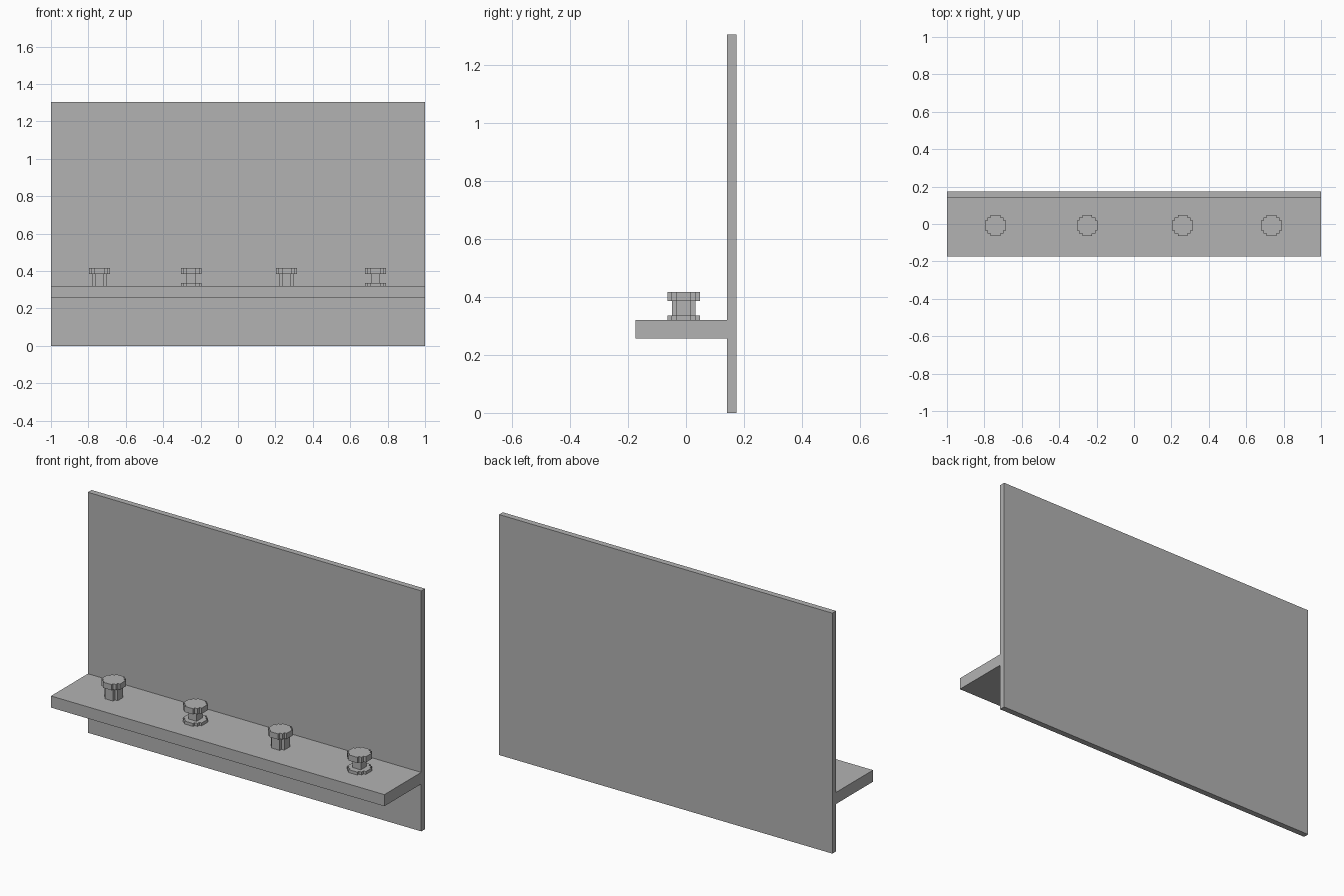
import bpy
import bmesh

cube = bpy.data.objects.get("Cube")
if cube:
    bpy.data.objects.remove(cube, do_unlink=True)

grey = bpy.data.materials.new("plain_grey")
grey.use_nodes = True
colour = (0.448, 0.448, 0.448, 1)
grey.diffuse_color = colour
grey.node_tree.nodes["Principled BSDF"].inputs["Base Color"].default_value = colour


def prism(name, outline, z0, z1):
    """Extrude a closed outline (anticlockwise from above) from z0 to z1."""
    bm = bmesh.new()
    face = bm.faces.new([bm.verts.new((x, y, z0)) for x, y in outline])
    top = bmesh.ops.extrude_face_region(bm, geom=[face])["geom"]
    verts = [v for v in top if isinstance(v, bmesh.types.BMVert)]
    bmesh.ops.translate(bm, verts=verts, vec=(0, 0, z1 - z0))
    bmesh.ops.recalc_face_normals(bm, faces=bm.faces)
    mesh = bpy.data.meshes.new(name)
    bm.to_mesh(mesh)
    bm.free()
    mesh.materials.append(grey)
    obj = bpy.data.objects.new(name, mesh)
    bpy.context.collection.objects.link(obj)
    return obj


def rectangle(x, y0, y1):
    return [(-x, y0), (x, y0), (x, y1), (-x, y1)]


def turned(corner, cx, cy):
    """Repeat one stepped corner around all four quadrants."""
    points = []
    for _ in range(4):
        points += [(cx + x, cy + y) for x, y in corner]
        corner = [(-y, x) for x, y in corner]
    return points


# Upright panel and shelf
prism("back_panel", rectangle(1, 0.142, 0.174), 0, 1.304)
prism("shelf", rectangle(1, -0.174, 0.142), 0.257, 0.32)

# Stepped knob cross-sections, one quadrant each
DISC = [(0.056, 0.026), (0.043, 0.026), (0.043, 0.043), (0.026, 0.043), (0.026, 0.056)]
WIDE = [(0.04, 0.024), (0.024, 0.024), (0.024, 0.04)]
NARROW = [(0.025, 0.025)]

# Knobs alternate between a wide stem and a narrow stem with a foot
for i, x in enumerate((-0.74, -0.25, 0.26, 0.735)):
    n, y = i + 1, -0.008
    footed = i % 2 == 1
    prism(f"knob_cap_{n}", turned(DISC, x, y), 0.385, 0.416)
    prism(f"knob_stem_{n}", turned(NARROW if footed else WIDE, x, y), 0.32, 0.385)
    if footed:
        prism(f"knob_foot_{n}", turned(DISC, x, y), 0.32, 0.336)
